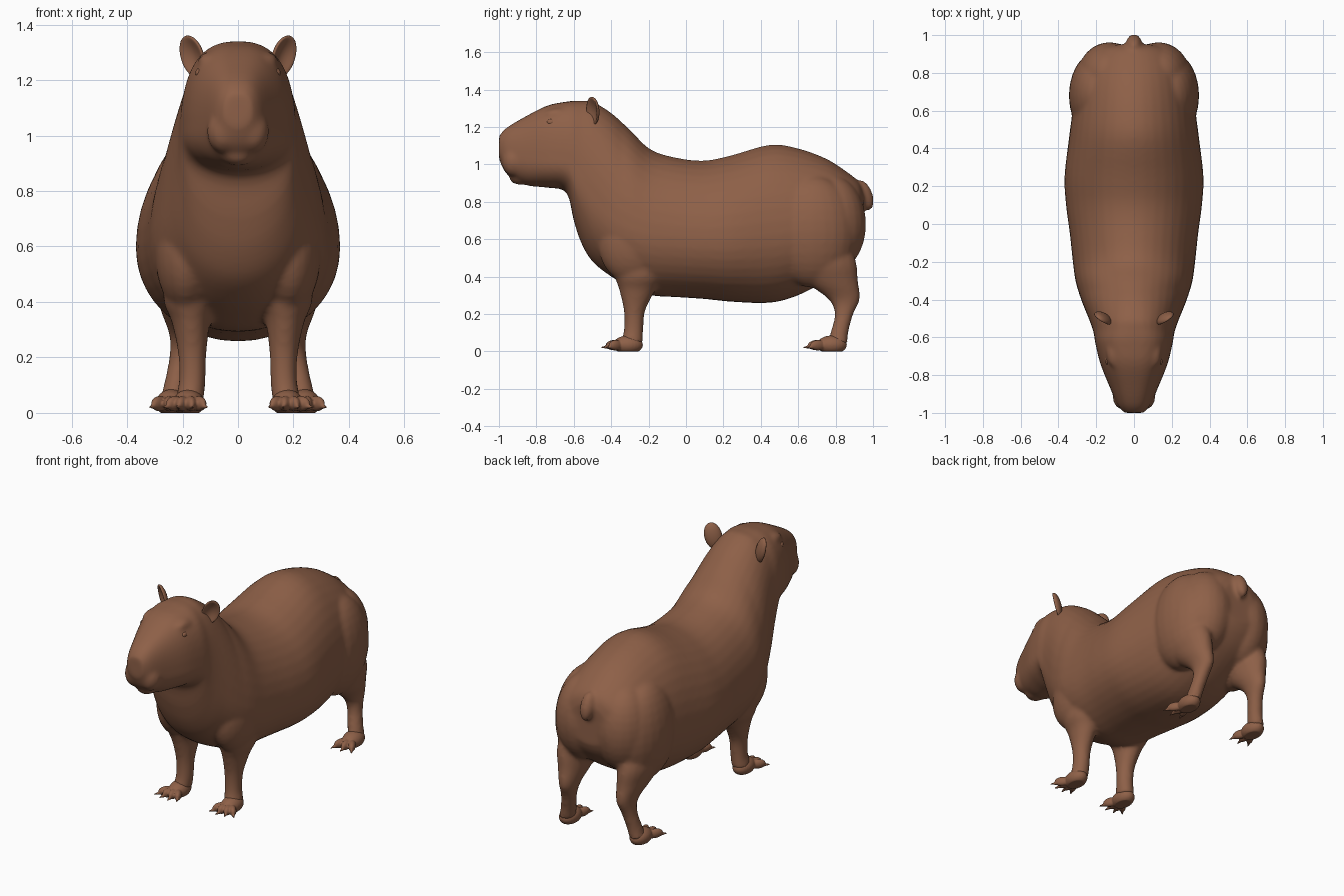
import bpy, bmesh, math
from mathutils import Matrix, Vector

if "Cube" in bpy.data.objects:
    bpy.data.objects.remove(bpy.data.objects["Cube"])

FUR = (0.27, 0.117, 0.064, 1)
fur = bpy.data.materials.new("brown_fur")
fur.use_nodes = True
fur.diffuse_color = FUR
bsdf = fur.node_tree.nodes["Principled BSDF"]
bsdf.inputs["Base Color"].default_value = FUR
bsdf.inputs["Roughness"].default_value = 0.8


def smooth_stations(rows, steps=4):
    """Catmull-Rom interpolation between rows of numbers."""
    out = []
    for i in range(len(rows) - 1):
        p0, p1 = rows[max(i - 1, 0)], rows[i]
        p2, p3 = rows[i + 1], rows[min(i + 2, len(rows) - 1)]
        for k in range(steps):
            t = k / steps
            out.append([b + 0.5 * t * (c - a + t * (2 * a - 5 * b + 4 * c - d + t * (3 * (b - c) + d - a)))
                        for a, b, c, d in zip(p0, p1, p2, p3)])
    return out + [list(rows[-1])]


def loft(bm, rings):
    loops = [[bm.verts.new(p) for p in ring] for ring in rings]
    n = len(loops[0])
    for a, b in zip(loops, loops[1:]):
        for i in range(n):
            j = (i + 1) % n
            bm.faces.new((a[i], a[j], b[j], b[i]))
    bm.faces.new(loops[0])
    bm.faces.new(loops[-1])


def blob(bm, centre, radii, rot=Matrix.Identity(4)):
    m = Matrix.Translation(centre) @ rot @ Matrix.Diagonal((*radii, 1))
    return bmesh.ops.create_uvsphere(bm, u_segments=24, v_segments=16, radius=1, matrix=m)["verts"]


def limb(bm, rows, side):
    """Loft horizontal ovals given as x, y, z, radius x, radius y."""
    angles = [math.tau * i / 20 for i in range(20)]
    loft(bm, [[(side * (x + rx * math.cos(a)), y + ry * math.sin(a), z) for a in angles]
              for x, y, z, rx, ry in smooth_stations(rows)])


def finish(bm, name, voxel=0, iterations=0):
    bmesh.ops.recalc_face_normals(bm, faces=bm.faces)
    mesh = bpy.data.meshes.new(name)
    bm.to_mesh(mesh)
    bm.free()
    ob = bpy.data.objects.new(name, mesh)
    bpy.context.collection.objects.link(ob)
    mesh.materials.append(fur)
    mesh.shade_smooth()
    if voxel:
        remesh = ob.modifiers.new("blend_parts", "REMESH")
        remesh.mode = "VOXEL"
        remesh.voxel_size = voxel
        remesh.use_smooth_shade = True
        relax = ob.modifiers.new("relax", "SMOOTH")
        relax.factor = 0.5
        relax.iterations = iterations


# Torso, neck and head: y, top, widest height, bottom, half width
TORSO = [
    (-1.00, 1.15, 1.09, 1.03, 0.05), (-0.96, 1.195, 1.05, 0.95, 0.085),
    (-0.86, 1.255, 1.02, 0.89, 0.13), (-0.74, 1.315, 1.01, 0.875, 0.178),
    (-0.64, 1.335, 1.00, 0.85, 0.203), (-0.60, 1.34, 0.97, 0.70, 0.21),
    (-0.56, 1.34, 0.90, 0.58, 0.218), (-0.50, 1.335, 0.80, 0.48, 0.24),
    (-0.40, 1.275, 0.70, 0.40, 0.28), (-0.30, 1.185, 0.65, 0.345, 0.31),
    (-0.19, 1.08, 0.62, 0.30, 0.325), (-0.05, 1.035, 0.61, 0.29, 0.34),
    (0.10, 1.02, 0.60, 0.28, 0.36), (0.25, 1.05, 0.60, 0.265, 0.368),
    (0.45, 1.105, 0.62, 0.26, 0.345), (0.60, 1.085, 0.64, 0.30, 0.325),
    (0.75, 1.03, 0.66, 0.38, 0.30), (0.86, 0.96, 0.68, 0.46, 0.26),
    (0.925, 0.905, 0.70, 0.54, 0.20), (0.95, 0.85, 0.70, 0.60, 0.12),
]
FRONT_LEG = [
    (0.17, -0.26, 0.62, 0.08, 0.14), (0.175, -0.25, 0.42, 0.095, 0.135),
    (0.17, -0.26, 0.33, 0.07, 0.098), (0.165, -0.275, 0.22, 0.052, 0.058),
    (0.165, -0.28, 0.12, 0.048, 0.052), (0.175, -0.29, 0.04, 0.052, 0.06),
]
HIND_LEG = [
    (0.17, 0.70, 0.72, 0.08, 0.12), (0.205, 0.725, 0.50, 0.10, 0.18),
    (0.20, 0.775, 0.38, 0.082, 0.145), (0.195, 0.845, 0.28, 0.052, 0.085),
    (0.205, 0.845, 0.20, 0.043, 0.05), (0.225, 0.82, 0.10, 0.043, 0.048),
    (0.24, 0.81, 0.04, 0.045, 0.055),
]


def torso_ring(row):
    y, top, mid, bottom, w = row
    # The head is boxier on top than the rounded back
    power = 1.95 + 0.65 * min(1, max(0, (-0.35 - y) / 0.25))
    ring = []
    for i in range(40):
        c, s = math.cos(math.tau * i / 40), math.sin(math.tau * i / 40)
        p, h = (power, top - mid) if s > 0 else (2.1, mid - bottom)
        ring.append((w * math.copysign(abs(c) ** (2 / p), c), y,
                     mid + h * math.copysign(abs(s) ** (2 / p), s)))
    return ring


bm = bmesh.new()
loft(bm, [torso_ring(r) for r in smooth_stations(TORSO)])
for side in (1, -1):
    limb(bm, FRONT_LEG, side)
    limb(bm, HIND_LEG, side)
    # Haunch, rump cheek, shoulder, muzzle lobe and brow
    blob(bm, (side * 0.19, 0.68, 0.64), (0.155, 0.235, 0.30))
    blob(bm, (side * 0.13, 0.78, 0.68), (0.17, 0.183, 0.26))
    blob(bm, (side * 0.185, -0.28, 0.58), (0.115, 0.19, 0.22))
    blob(bm, (side * 0.05, -0.92, 1.015), (0.062, 0.065, 0.08))
    blob(bm, (side * 0.105, -0.68, 1.265), (0.04, 0.08, 0.035))
# Chin and nose
blob(bm, (0, -0.885, 0.93), (0.06, 0.06, 0.04))
blob(bm, (0, -0.945, 1.115), (0.055, 0.055, 0.055))
# Short tail
blob(bm, (0, 0.955, 0.835), (0.042, 0.043, 0.085), Matrix.Rotation(0.35, 4, "X"))
finish(bm, "body", 0.012, 7)


def foot(name, side, x, y, toes, spread, length):
    bm = bmesh.new()
    blob(bm, (side * x, y + 0.005, 0.035), (0.056, 0.08, 0.05))
    for i in range(toes):
        a = spread * (2 * i / (toes - 1) - 1) + 0.1
        turn = Matrix.Rotation(side * a, 4, "Z")
        way = turn @ Vector((0, -1, 0))
        base = Vector((side * (x + 0.035 * math.sin(a)), y - 0.03, 0.033))
        blob(bm, base + way * length * 0.45, (0.021, length * 0.5, 0.028), turn)
        # Claw
        tip = Matrix.Translation(base + way * length * 0.92 + Vector((0, 0, -0.01)))
        bmesh.ops.create_cone(bm, cap_ends=True, segments=10, radius1=0.015, radius2=0.003,
                              depth=0.06, matrix=tip @ turn @ Matrix.Rotation(math.pi / 2 + 0.1, 4, "X"))
    for v in bm.verts:
        v.co.z = max(v.co.z, 0)
    finish(bm, name, 0.005, 3)


def ear(name, side):
    bm = bmesh.new()
    for v in blob(bm, (0, 0, 0), (0.05, 0.028, 0.078)):
        # Hollow the front into a cup
        if v.co.y < 0:
            r = min(1, math.hypot(v.co.x / 0.05, v.co.z / 0.078))
            v.co.y = -0.028 * math.sqrt(1 - r * r) + 0.04 * (1 - r * r)
    lean = Matrix.Rotation(side * 0.3, 4, "Y") @ Matrix.Rotation(side * 0.65, 4, "Z")
    bm.transform(Matrix.Translation((side * 0.165, -0.50, 1.285)) @ lean)
    finish(bm, name)


for label, side in (("left", 1), ("right", -1)):
    foot(label + "_front_foot", side, 0.178, -0.315, 4, 0.6, 0.09)
    foot(label + "_hind_foot", side, 0.24, 0.775, 3, 0.45, 0.10)
    ear(label + "_ear", side)
    bm = bmesh.new()
    blob(bm, (side * 0.14, -0.72, 1.225), (0.014, 0.024, 0.017))
    finish(bm, label + "_eye")
